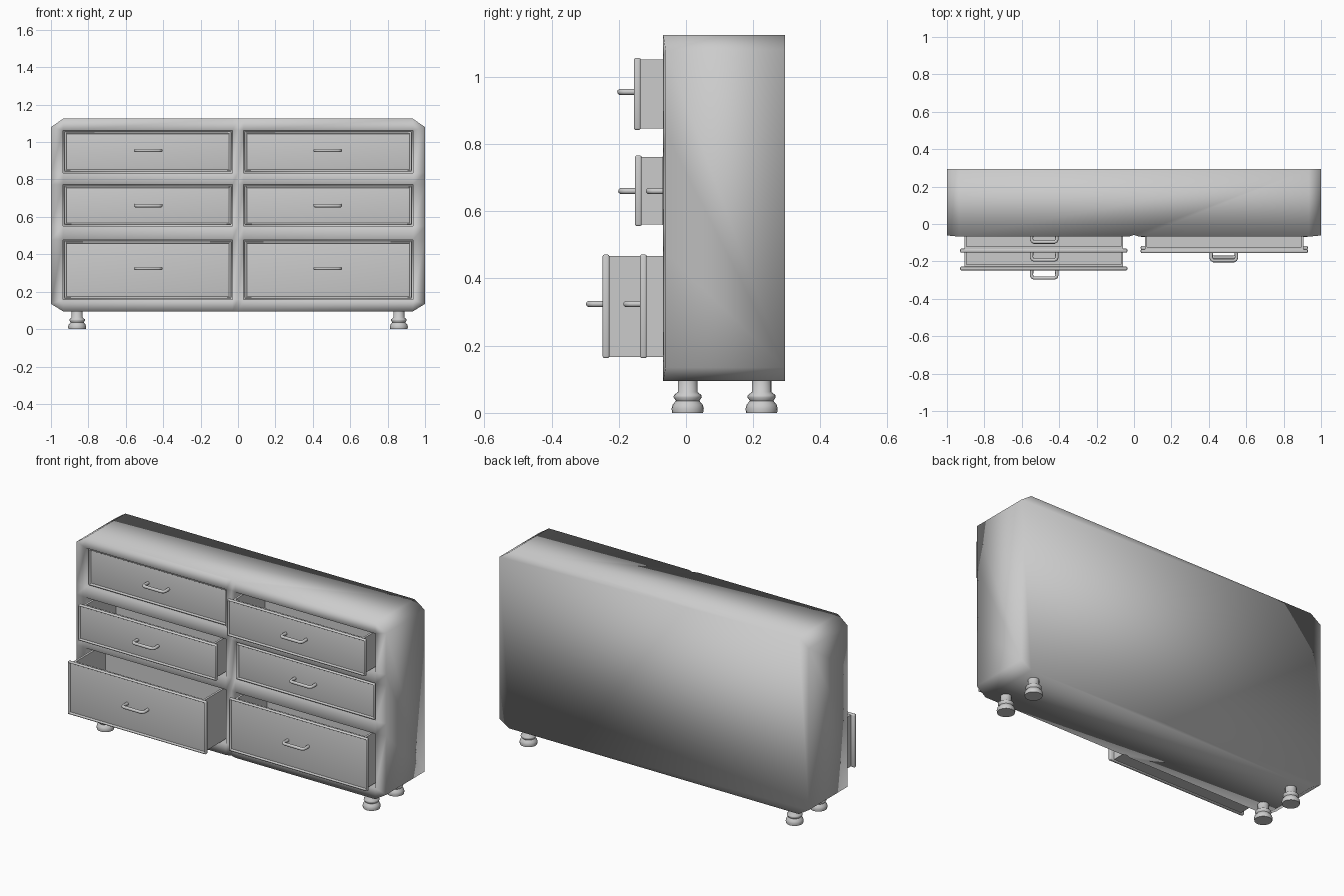
import bpy, bmesh, math
from mathutils import Vector

if "Cube" in bpy.data.objects:
    bpy.data.objects.remove(bpy.data.objects["Cube"], do_unlink=True)

grey = bpy.data.materials.new("plain grey")
grey.use_nodes = True
GREY = (0.6, 0.6, 0.6, 1)
grey.diffuse_color = GREY
grey.node_tree.nodes["Principled BSDF"].inputs["Base Color"].default_value = GREY


def finish(name, bm, angle=None):
    """Turn a bmesh into a smooth shaded object."""
    bmesh.ops.recalc_face_normals(bm, faces=bm.faces)
    mesh = bpy.data.meshes.new(name)
    bm.to_mesh(mesh)
    bm.free()
    mesh.materials.append(grey)
    obj = bpy.data.objects.new(name, mesh)
    bpy.context.collection.objects.link(obj)
    bpy.ops.object.select_all(action='DESELECT')
    obj.select_set(True)
    bpy.context.view_layer.objects.active = obj
    if angle:
        bpy.ops.object.shade_smooth_by_angle(angle=math.radians(angle))
    else:
        bpy.ops.object.shade_smooth()
    return obj


def box(bm, x0, x1, y0, y1, z0, z1):
    verts = bmesh.ops.create_cube(bm, size=1)["verts"]
    for v in verts:
        v.co = Vector((x1 if v.co.x > 0 else x0, y1 if v.co.y > 0 else y0, z1 if v.co.z > 0 else z0))
    return {f for v in verts for f in v.link_faces}


# Cabinet: front grid with six openings, clipped corners, plain back
BACK = 0.295
XS = [-1, -0.935, -0.03, 0, 0.03, 0.935, 1]
ZS = [0.095, 0.158, 0.477, 0.55, 0.772, 0.836, 1.062, 1.125]
bm = bmesh.new()
grid = {}
for i, x in enumerate(XS):
    for k, z in enumerate(ZS):
        if abs(x) == 1 and k in (0, 7):
            continue
        if abs(x) == 1:
            z = {1: 0.135, 6: 1.08}.get(k, z)
        y = -0.058 if x == 0 else -0.061 if abs(x) == 1 else -0.068
        grid[i, k] = bm.verts.new((x, y, z))
openings = []
for i in range(6):
    for k in range(7):
        ring = [(i, k), (i + 1, k), (i + 1, k + 1), (i, k + 1)]
        face = bm.faces.new([grid[c] for c in ring if c in grid])
        if i in (1, 4) and k in (1, 3, 5):
            openings.append(face)

# Outer walls: one large face per side of the outline
corners = [(1, 0), (5, 0), (6, 1), (6, 6), (5, 7), (1, 7), (0, 6), (0, 1)]
rear = [bm.verts.new((grid[c].co.x, BACK, grid[c].co.z)) for c in corners]
bm.faces.new(rear)
for n, (a, b) in enumerate(zip(corners, corners[1:] + corners[:1])):
    step = [(b[0] > a[0]) - (b[0] < a[0]), (b[1] > a[1]) - (b[1] < a[1])]
    edge, c = [a], a
    while c != b:
        c = (c[0] + step[0], c[1] + step[1])
        edge.append(c)
    bm.faces.new([grid[c] for c in edge] + [rear[(n + 1) % 8], rear[n]])

# Hollow drawer bays
for face in openings:
    new = bmesh.ops.extrude_discrete_faces(bm, faces=[face])["faces"][0]
    for v in new.verts:
        v.co.y = 0.265
finish("cabinet", bm)


def drawer(label, side, z0, z1, front, handle_z):
    x0, x1 = sorted((side * 0.036, side * 0.929))
    # Front panel with a rim and a sunken field
    bm = bmesh.new()
    faces = box(bm, x0, x1, front, front + 0.02, z0, z1)
    field = min(faces, key=lambda f: f.calc_center_median().y)
    bmesh.ops.inset_region(bm, faces=[field], thickness=0.009)
    bmesh.ops.inset_region(bm, faces=[field], thickness=0.008, depth=-0.009)
    bmesh.ops.inset_region(bm, faces=[field], thickness=0.022, depth=0.004)
    outer = [e for e in bm.edges if all(
        min(abs(v.co.x - x0), abs(v.co.x - x1), abs(v.co.z - z0), abs(v.co.z - z1)) < 1e-4
        for v in e.verts)]
    bmesh.ops.bevel(bm, geom=outer, offset=0.005, segments=2, affect='EDGES', profile=0.5)
    finish(label + "_drawer_front", bm, 60)

    # Open-topped tray
    bm = bmesh.new()
    faces = box(bm, x0 + 0.022, x1 - 0.022, front + 0.018, front + 0.315, z0 + 0.004, z1 - 0.004)
    top = max(faces, key=lambda f: f.calc_center_median().z)
    bmesh.ops.inset_region(bm, faces=[top], thickness=0.018)
    floor = bmesh.ops.extrude_discrete_faces(bm, faces=[top])["faces"][0]
    for v in floor.verts:
        v.co.z = z0 + 0.022
    finish(label + "_drawer_tray", bm, 30)

    # Bent pull handle
    curve = bpy.data.curves.new(label + "_handle", 'CURVE')
    curve.dimensions = '3D'
    curve.bevel_depth = 0.009
    curve.bevel_resolution = 3
    curve.use_fill_caps = True
    path = [(0.066, 0.015), (0.068, -0.025), (0.064, -0.036), (0.054, -0.041)]
    path += [(-x, y) for x, y in reversed(path)]
    spline = curve.splines.new('POLY')
    spline.points.add(len(path) - 1)
    for point, (x, y) in zip(spline.points, path):
        point.co = (side * 0.48 + x, front + y, handle_z, 1)
    curve.materials.append(grey)
    obj = bpy.data.objects.new(label + "_handle", curve)
    bpy.context.collection.objects.link(obj)
    bpy.ops.object.select_all(action='DESELECT')
    obj.select_set(True)
    bpy.context.view_layer.objects.active = obj
    bpy.ops.object.convert(target='MESH')
    bpy.ops.object.shade_smooth_by_angle(angle=math.radians(50))


# Rows: name, bottom, top, handle height, front of right and left drawer
rows = [("upper", 0.842, 1.056, 0.955, -0.056, -0.155),
        ("middle", 0.556, 0.766, 0.66, -0.152, -0.07),
        ("lower", 0.163, 0.471, 0.324, -0.248, -0.137)]
for name, z0, z1, hz, right, left in rows:
    drawer("right_" + name, -1, z0, z1, right, hz)
    drawer("left_" + name, 1, z0, z1, left, hz)

# Turned feet
profile = [(0.029, 0.11), (0.029, 0.062), (0.041, 0.053), (0.042, 0.046), (0.035, 0.036),
           (0.045, 0.024), (0.048, 0.012), (0.046, 0.0)]
for sx, side in ((-1, "right"), (1, "left")):
    for y, end in ((0.005, "front"), (0.225, "back")):
        bm = bmesh.new()
        rings = []
        for r, z in profile:
            ring = bmesh.ops.create_circle(bm, segments=20, radius=r, cap_ends=False)["verts"]
            for v in ring:
                v.co += Vector((sx * 0.86, y, z))
            rings.append(ring)
        for a, b in zip(rings, rings[1:]):
            for n in range(20):
                m = (n + 1) % 20
                bm.faces.new((a[n], a[m], b[m], b[n]))
        bm.faces.new(rings[0])
        bm.faces.new(rings[-1])
        finish(side + "_" + end + "_foot", bm, 60)
